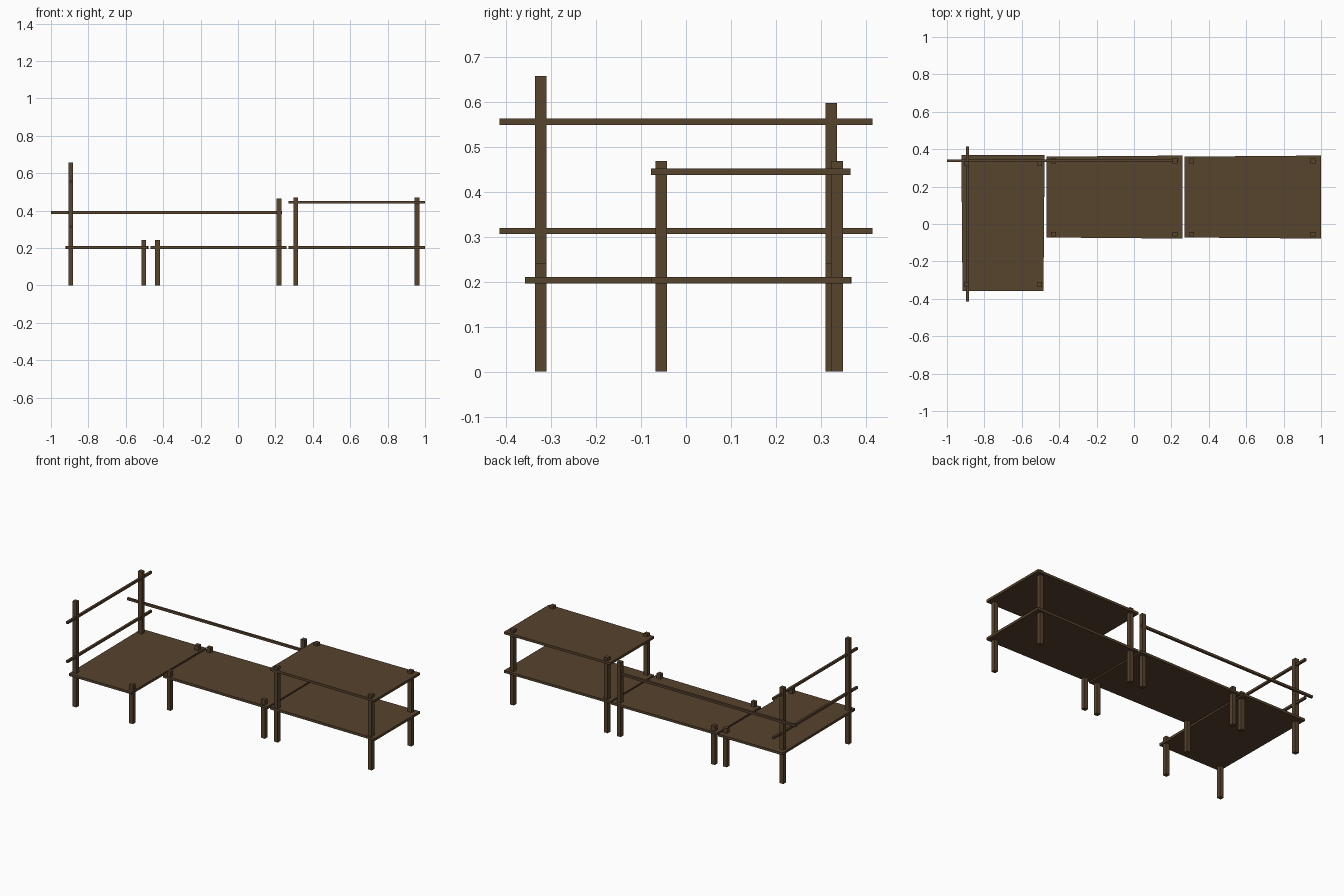
import bpy, bmesh

if "Cube" in bpy.data.objects:
    bpy.data.objects.remove(bpy.data.objects["Cube"])

wood = bpy.data.materials.new("dark brown wood")
wood.diffuse_color = (0.095, 0.056, 0.027, 1)
wood.use_nodes = True
wood.node_tree.nodes["Principled BSDF"].inputs["Base Color"].default_value = wood.diffuse_color


def prism(name, outline, z0, z1):
    """Extrude a flat outline (list of x, y) between two heights."""
    bm = bmesh.new()
    face = bm.faces.new([bm.verts.new((x, y, z0)) for x, y in outline])
    new = bmesh.ops.extrude_face_region(bm, geom=[face])["geom"]
    for v in new:
        if isinstance(v, bmesh.types.BMVert):
            v.co.z = z1
    bmesh.ops.recalc_face_normals(bm, faces=bm.faces)
    me = bpy.data.meshes.new(name)
    bm.to_mesh(me)
    bm.free()
    me.materials.append(wood)
    ob = bpy.data.objects.new(name, me)
    bpy.context.collection.objects.link(ob)
    return ob


def box(name, x0, x1, y0, y1, z0, z1):
    return prism(name, [(x0, y0), (x1, y0), (x1, y1), (x0, y1)], z0, z1)


def post(name, x, y, height, half=0.013):
    return box(name, x - half, x + half, y - half, y + half, 0, height)


def shelf(name, x0, x1, z, flare=0.003):
    """Board running along x, very slightly wider at its right end."""
    y0, y1 = -0.075, 0.363
    return prism(name, [(x0, y0 + flare), (x1, y0 - flare),
                        (x1, y1 + flare), (x0, y1 - flare)], z, z + 0.015)


# Left section: deep platform with a tall railed end
prism("left_platform", [(-0.917, -0.358), (-0.484, -0.358),
                        (-0.478, 0.368), (-0.923, 0.368)], 0.196, 0.211)
for label, y, tall in (("front", -0.323, 0.658), ("back", 0.323, 0.598)):
    post("left_platform_tall_post_" + label, -0.894, y, tall)
    post("left_platform_short_post_" + label, -0.504, y, 0.242)
for label, z in (("lower", 0.313), ("upper", 0.556)):
    box("end_rail_" + label, -0.897, -0.883, -0.415, 0.415, z - 0.007, z + 0.007)

# Middle section: low platform with a long back rail
shelf("middle_platform", -0.468, 0.26, 0.196)
for label, y, tall in (("front", -0.055, 0.242), ("back", 0.336, 0.465)):
    post("middle_left_post_" + label, -0.431, y, 0.242)
    post("middle_right_post_" + label, 0.22, y, tall)
box("back_rail", -1.0, 0.235, 0.332, 0.346, 0.383, 0.397)

# Right section: two stacked shelves on four posts
for label, z in (("lower", 0.196), ("upper", 0.437)):
    shelf("right_shelf_" + label, 0.27, 1.0, z)
for side, x in (("left", 0.309), ("right", 0.958)):
    for label, y in (("front", -0.055), ("back", 0.336)):
        post(f"right_section_post_{side}_{label}", x, y, 0.469)
